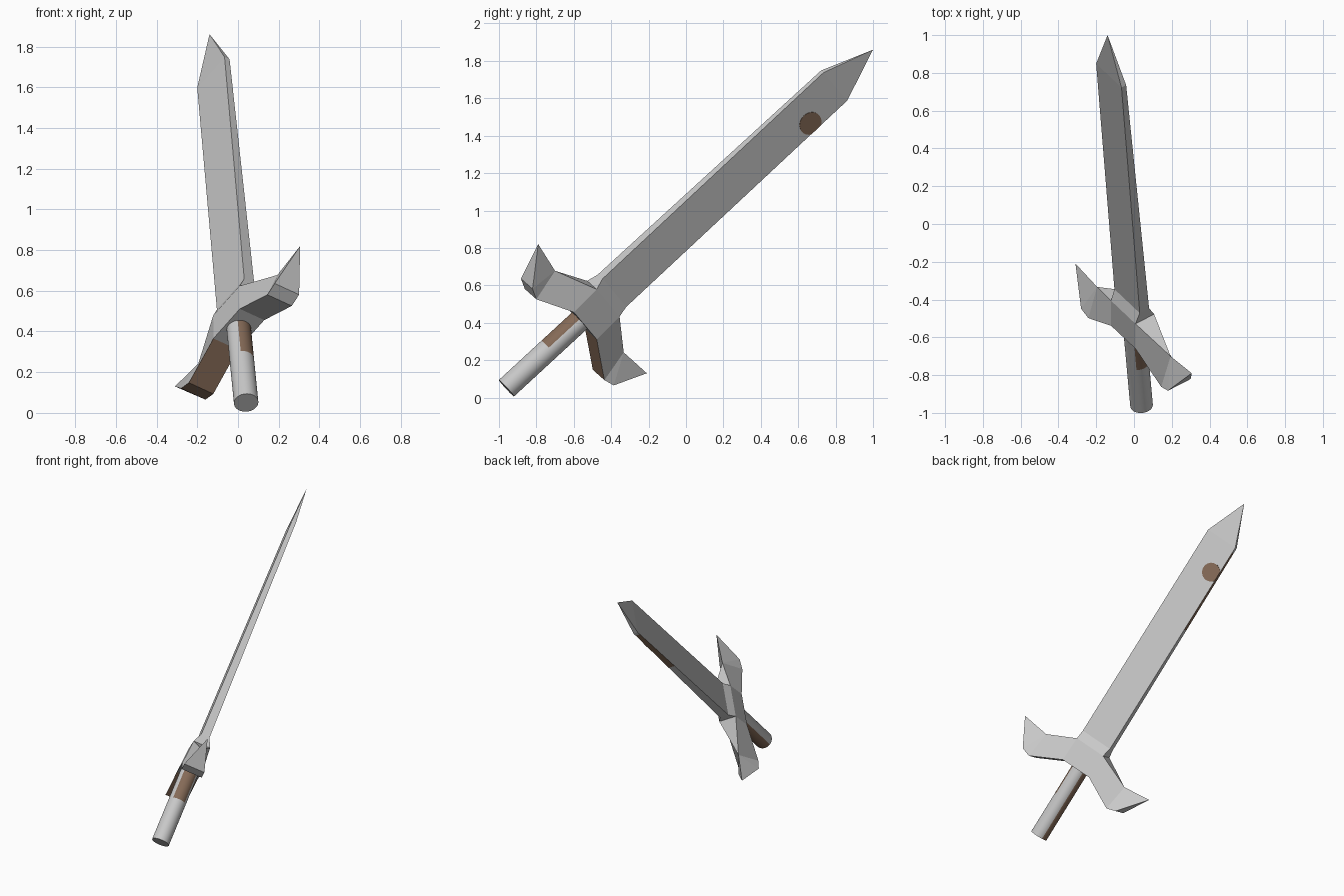
import bpy, bmesh, math
from mathutils import Vector, Matrix

if "Cube" in bpy.data.objects:
    bpy.data.objects.remove(bpy.data.objects["Cube"])

# Sword frame: local x runs pommel to tip, y along the guard, z through the flat
ORIGIN = Vector((0.04, -0.96, 0.05))
A = Vector((-0.18, 1.96, 1.81)).normalized()
B = Vector((0.615, -0.58, 0.69))
B = (B - A * B.dot(A)).normalized()
C = A.cross(B)
FRAME = Matrix.Translation(ORIGIN) @ Matrix((A, B, C)).transposed().to_4x4()


def material(name, rgb):
    m = bpy.data.materials.new(name)
    m.diffuse_color = (*rgb, 1)
    m.use_nodes = True
    m.node_tree.nodes["Principled BSDF"].inputs["Base Color"].default_value = m.diffuse_color
    return m


STEEL = material("grey_steel", (0.58, 0.58, 0.58))
BROWN = material("brown_wear", (0.235, 0.145, 0.095))


def build(name, verts, faces, is_brown=lambda c, n: False):
    """Make an object; the rule gets each face's local centre and normal."""
    bm = bmesh.new()
    vs = [bm.verts.new(v) for v in verts]
    for f in faces:
        bm.faces.new([vs[i] for i in f])
    bmesh.ops.recalc_face_normals(bm, faces=bm.faces)
    bm.normal_update()
    for f in bm.faces:
        f.material_index = int(is_brown(f.calc_center_median(), f.normal))
    bm.transform(FRAME)
    me = bpy.data.meshes.new(name)
    bm.to_mesh(me)
    bm.free()
    me.materials.append(STEEL)
    me.materials.append(BROWN)
    ob = bpy.data.objects.new(name, me)
    bpy.context.collection.objects.link(ob)
    return ob


def bridge(rings, n):
    """Side quads between successive rings of n vertices."""
    return [(r * n + i, r * n + (i + 1) % n, (r + 1) * n + (i + 1) % n, (r + 1) * n + i)
            for r in range(rings - 1) for i in range(n)]


# Blade: rectangular section thinning to a point, with a brown run on one edge
HALF_W = 0.119


def half_thick(t):
    return 0.03 - 0.015 * (t - 0.77) / 1.62


stations = [0.77, 1.73, 2.35, 2.39]
verts = []
for t in stations:
    h = half_thick(t)
    verts += [(t, sy * HALF_W, sz * h) for sy, sz in ((-1, -1), (1, -1), (1, 1), (-1, 1))]
verts.append((2.674, 0, 0))
last = 4 * (len(stations) - 1)
faces = bridge(len(stations), 4) + [(0, 1, 2, 3)]
faces += [(last + i, last + (i + 1) % 4, last + 4) for i in range(4)]
build("blade", verts, faces, lambda c, n: n.y < -0.8 and 1.73 < c.x < 2.35)

# Blade spot: thin round patch cut off at the blade edge
spot = []
for i in range(32):
    a = math.tau * i / 32
    t = 2.161 + 0.064 * math.cos(a)
    w = max(-0.064 + 0.066 * math.sin(a), -HALF_W)
    spot.append((t, w))
low = [(t, w, half_thick(t) - 0.001) for t, w in spot]
high = [(t, w, half_thick(t) + 0.002) for t, w in spot]
build("blade_spot", low + high, bridge(2, 32) + [tuple(range(32)), tuple(range(32, 64))],
      lambda c, n: True)

# Guard hub: block behind the arms, sloping in to the blade
verts = []
for t, w, h in ((0.533, 0.115, 0.073), (0.707, 0.115, 0.06), (0.77, HALF_W, 0.03)):
    verts += [(t, -w, -h), (t, w, -h), (t, w, h), (t, -w, h)]
build("guard_hub", verts, bridge(3, 4) + [(0, 1, 2, 3), (8, 9, 10, 11)])

# Guard arms: ridged on the blade side, flat below, ending in a hooked point
for name, s in (("guard_arm_upper", 1), ("guard_arm_lower", -1)):
    verts = [(0.533, 0.115 * s, -0.073), (0.533, 0.115 * s, 0.073),
             (0.707, 0.115 * s, 0.06), (0.707, 0.115 * s, -0.06),
             (0.605, 0.345 * s, 0),
             (0.424, 0.342 * s, -0.073), (0.424, 0.342 * s, 0.073),
             (0.444, 0.408 * s, -0.073), (0.444, 0.408 * s, 0.073),
             (0.628, 0.546 * s, 0)]
    faces = [(0, 1, 2, 3), (0, 1, 6, 5), (2, 3, 4), (5, 6, 8, 7), (7, 8, 9),
             (1, 2, 4, 6), (0, 3, 4, 5), (6, 4, 8), (5, 4, 7), (4, 9, 8), (4, 9, 7)]
    build(name, verts, faces, lambda c, n, s=s: s < 0 and n.x < -0.75)

# Grip: round handle with two brown strips chosen by angle and height
SEG = 36
rings = [0.0, 0.31, 0.56]
verts = [(t, 0.06 * math.cos(math.tau * i / SEG), 0.06 * math.sin(math.tau * i / SEG))
         for t in rings for i in range(SEG)]
faces = bridge(3, SEG) + [tuple(range(SEG)), tuple(range(2 * SEG, 3 * SEG))]


def grip_rule(c, n):
    if abs(n.x) > 0.5:
        return False
    ang = math.degrees(math.atan2(n.z, n.y)) % 360
    return 145 < ang < 225 or (c.x > 0.31 and (ang < 55 or ang > 325))


grip = build("grip", verts, faces, grip_rule)
bpy.context.view_layer.objects.active = grip
grip.select_set(True)
bpy.ops.object.shade_smooth_by_angle(angle=math.radians(35))
